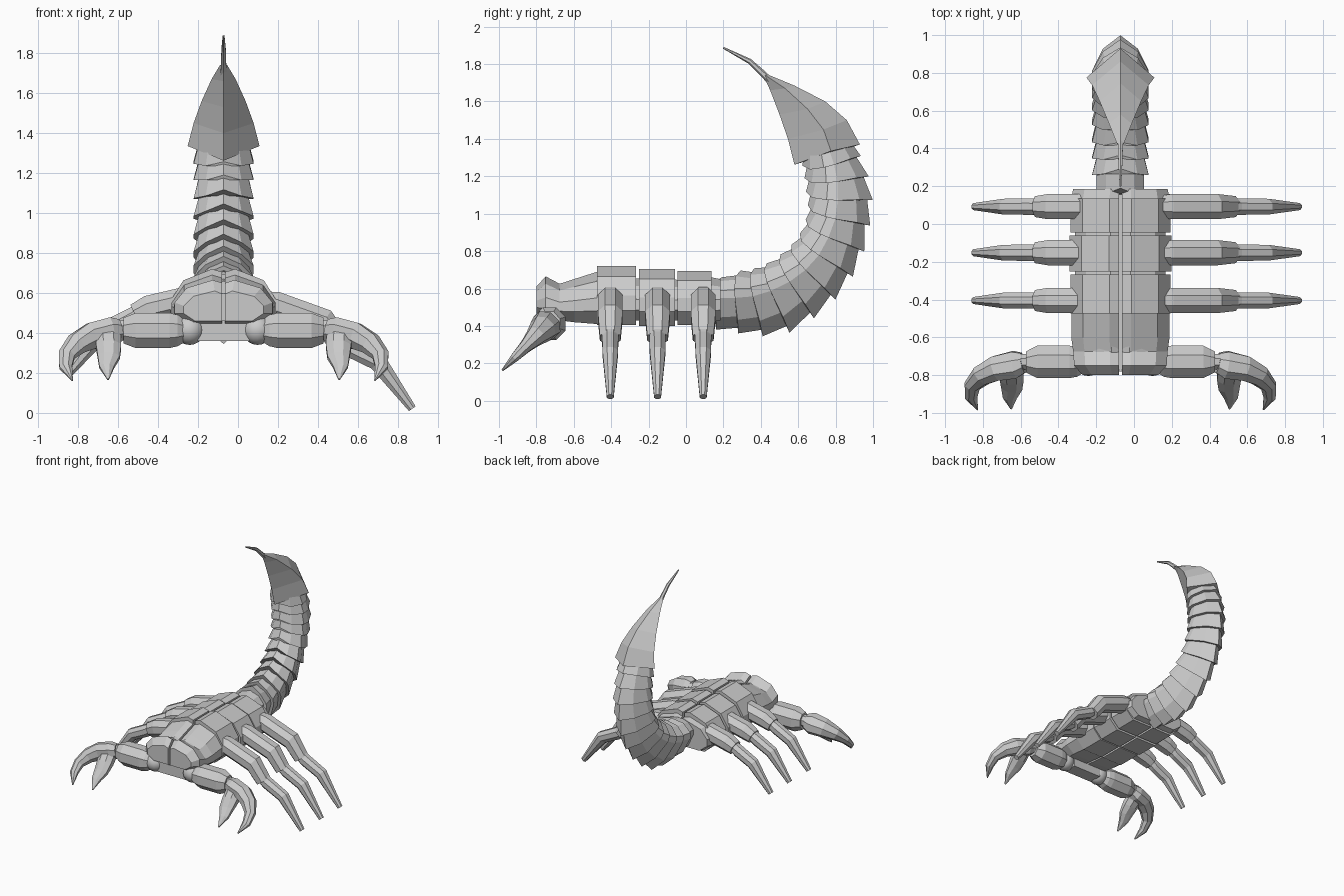
import bpy, bmesh, math
from mathutils import Vector as V

if "Cube" in bpy.data.objects:
    bpy.data.objects.remove(bpy.data.objects["Cube"])

CX = -0.072  # symmetry plane of body, claws and tail


def loft(name, rings):
    """Skin closed rings of points and cap both ends."""
    bm = bmesh.new()
    vs = [[bm.verts.new(p) for p in r] for r in rings]
    n = len(rings[0])
    for a, b in zip(vs, vs[1:]):
        for i in range(n):
            j = (i + 1) % n
            bm.faces.new((a[i], a[j], b[j], b[i]))
    bm.faces.new(vs[0])
    bm.faces.new(vs[-1][::-1])
    bmesh.ops.recalc_face_normals(bm, faces=bm.faces)
    me = bpy.data.meshes.new(name)
    bm.to_mesh(me)
    bm.free()
    ob = bpy.data.objects.new(name, me)
    bpy.context.collection.objects.link(ob)
    return ob


def frames(pts):
    pts = [V(p) for p in pts]
    for i, p in enumerate(pts):
        a, b = pts[max(i - 1, 0)], pts[min(i + 1, len(pts) - 1)]
        yield p, (b - a).normalized()


def tube(name, pts, radii, side, n=8):
    """Tapered n-sided limb; radii are (along side, across)."""
    side = V(side).normalized()
    rings = []
    for (p, t), (rs, rn) in zip(frames(pts), radii):
        nn = t.cross(side).normalized()
        rings.append([p + side * rs * math.cos(a) + nn * rn * math.sin(a)
                      for a in [(k + .5) * 2 * math.pi / n for k in range(n)]])
    return loft(name, rings)


def half_shell(name, secs, m):
    """One side of a body plate; sections are (y, half width, bottom, top)."""
    rings = []
    for y, w, zb, zt in secs:
        h = zt - zb
        prof = [(.008, zb), (.72 * w, zb), (w, zb + .25 * h), (w, zb + .5 * h),
                (.76 * w, zb + .82 * h), (.22 * w, zt), (.008, zt - .015)]
        rings.append([(CX + m * x, y, z) for x, z in prof])
    return loft(name, rings)


def box(name, x0, x1, y0, y1, z0, z1):
    return loft(name, [[(x0, y, z0), (x1, y, z0), (x1, y, z1), (x0, y, z1)] for y in (y0, y1)])


# body plates, head and inner core
plates = {
    "front_plate": [(-.475, .265, .405, .72), (-.268, .265, .405, .72)],
    "middle_plate": [(-.252, .27, .40, .705), (-.06, .27, .40, .705)],
    "rear_plate": [(-.045, .265, .405, .695), (.135, .265, .405, .695)],
    "rear_rim": [(.136, .26, .42, .66), (.185, .25, .43, .65)],
    "head": [(-.474, .26, .41, .69), (-.60, .26, .42, .65), (-.675, .25, .43, .625),
             (-.75, .245, .44, .665), (-.80, .20, .46, .61)],
}
for m, tag in ((-1, "left"), (1, "right")):
    for nm, secs in plates.items():
        half_shell(f"{tag}_{nm}", secs, m)
half_shell("core_left", [(-.78, .2, .47, .61), (-.47, .24, .43, .66), (.17, .24, .43, .64)], -1)
half_shell("core_right", [(-.78, .2, .47, .61), (-.47, .24, .43, .66), (.17, .24, .43, .64)], 1)
box("core_spine", CX - .03, CX + .03, -.78, .17, .46, .60)
box("arm_mount", CX - .13, CX + .13, -.77, -.66, .36, .48)

# walking legs: the right ones stand, the left ones are lifted
right_thick = [(.10, .555), (.19, .54), (.43, .455), (.52, .335)]
right_thin = [(.50, .37), (.55, .33), (.70, .255), (.872, .021)]
left_thick = [(-.20, .56), (-.28, .56), (-.45, .52), (-.515, .49)]
left_thin = [(-.50, .50), (-.55, .47), (-.68, .405), (-.845, .20)]
for i, y in enumerate((-.405, -.152, .092)):
    for tag, thick, thin in (("right", right_thick, right_thin), ("left", left_thick, left_thin)):
        tube(f"{tag}_leg_upper_{i + 1}", [(x, y, z) for x, z in thick],
             [(.055, .06), (.072, .072), (.072, .072), (.06, .06)], (0, 1, 0))
        tube(f"{tag}_leg_lower_{i + 1}", [(x, y, z) for x, z in thin],
             [(.046, .045), (.047, .05), (.045, .05), (.02, .022)], (0, 1, 0))


# pincer arms; claw lies in a plane sloping forward and down
def claw_pt(m, u, z):
    return (CX + m * u, -.98 + (z - .165) * .98, z)


nrm = (0, -1, 1)
for m, tag in ((-1, "left"), (1, "right")):
    bpy.ops.mesh.primitive_uv_sphere_add(segments=16, ring_count=10, radius=.075,
                                         location=(CX + m * .17, -.73, .415))
    bpy.context.object.name = f"{tag}_shoulder_ball"
    bpy.ops.object.shade_smooth_by_angle()
    tube(f"{tag}_upper_arm", [(CX + m * u, -.73, .412) for u in (.19, .23, .27, .44, .50)],
         [(.06, .06), (.085, .085), (.093, .095), (.093, .095), (.06, .07)], (0, 1, 0))
    tube(f"{tag}_wrist", [(CX + m * u, -.73, .415) for u in (.47, .55)],
         [(.045, .05)] * 2, (0, 1, 0))
    tube(f"{tag}_hand_outer_finger",
         [claw_pt(m, u, z) for u, z in ((.515, .415), (.56, .405), (.66, .385), (.735, .345),
                                        (.785, .29), (.79, .23), (.757, .163))],
         [(.06, .055), (.085, .07), (.075, .068), (.055, .06), (.035, .045), (.025, .035), (.006, .004)], nrm)
    tube(f"{tag}_inner_finger",
         [claw_pt(m, u, z) for u, z in ((.58, .39), (.575, .33), (.575, .28), (.585, .23), (.578, .168))],
         [(.06, .07), (.05, .068), (.035, .06), (.025, .04), (.006, .005)], nrm)


# tail: overlapping keeled rings; section is (half width, inner, outer)
def tail_ring(p, t, w, ri, ro, k=1, chev=.03):
    s, n = V((1, 0, 0)), t.cross(V((1, 0, 0)))
    prof = [(0, -ri, chev), (.6 * w, -.8 * ri, 0), (w, -.35 * ri, -.3 * chev), (w, 0, -.3 * chev),
            (.62 * w, .62 * ro, 0), (0, ro, 0)]
    prof += [(-a, b, c) for a, b, c in prof[4:0:-1]]
    return [p + s * a * k + n * b * k + t * c for a, b, c in prof]


path = [(.16, .55), (.27, .55), (.365, .56), (.46, .59), (.56, .64), (.645, .705), (.715, .785),
        (.765, .88), (.80, .98), (.812, 1.08), (.808, 1.18), (.79, 1.27), (.76, 1.36)]
inner = [.11, .145, .145, .145, .15, .15, .15, .15, .16, .172, .172, .165, .15]
outer = [.17, .19, .22, .245, .235, .225, .215, .205, .19, .187, .17, .15, .14]
fr = list(frames([(CX, y, z) for y, z in path]))
for i in range(len(fr) - 1):
    (p, t), (q, t2) = fr[i], fr[i + 1]
    w = .125 if i == 0 else .15
    loft(f"tail_ring_{i + 1}", [tail_ring(p, t, w, inner[i], outer[i]),
                                tail_ring(q, t2, .15, inner[i + 1], outer[i + 1], .84)])

# stinger: (inner point, side point, outer point, half width)
sting = [((.58, 1.262), (.775, 1.335), (.93, 1.37), .18),
         ((.545, 1.40), (.735, 1.45), (.86, 1.50), .15),
         ((.50, 1.53), (.65, 1.56), (.745, 1.60), .11),
         ((.45, 1.66), (.53, 1.67), (.58, 1.685), .06),
         ((.415, 1.735), (.425, 1.74), (.435, 1.745), .018)]
loft("stinger", [[(CX, *a), (CX + w, *b), (CX, *c), (CX - w, *b)] for a, b, c, w in sting])
tube("stinger_needle", [(CX, .47, 1.69), (CX, .41, 1.75), (CX, .34, 1.815), (CX, .20, 1.887)],
     [(.018, .02), (.015, .017), (.013, .014), (.005, .005)], (1, 0, 0), 6)
